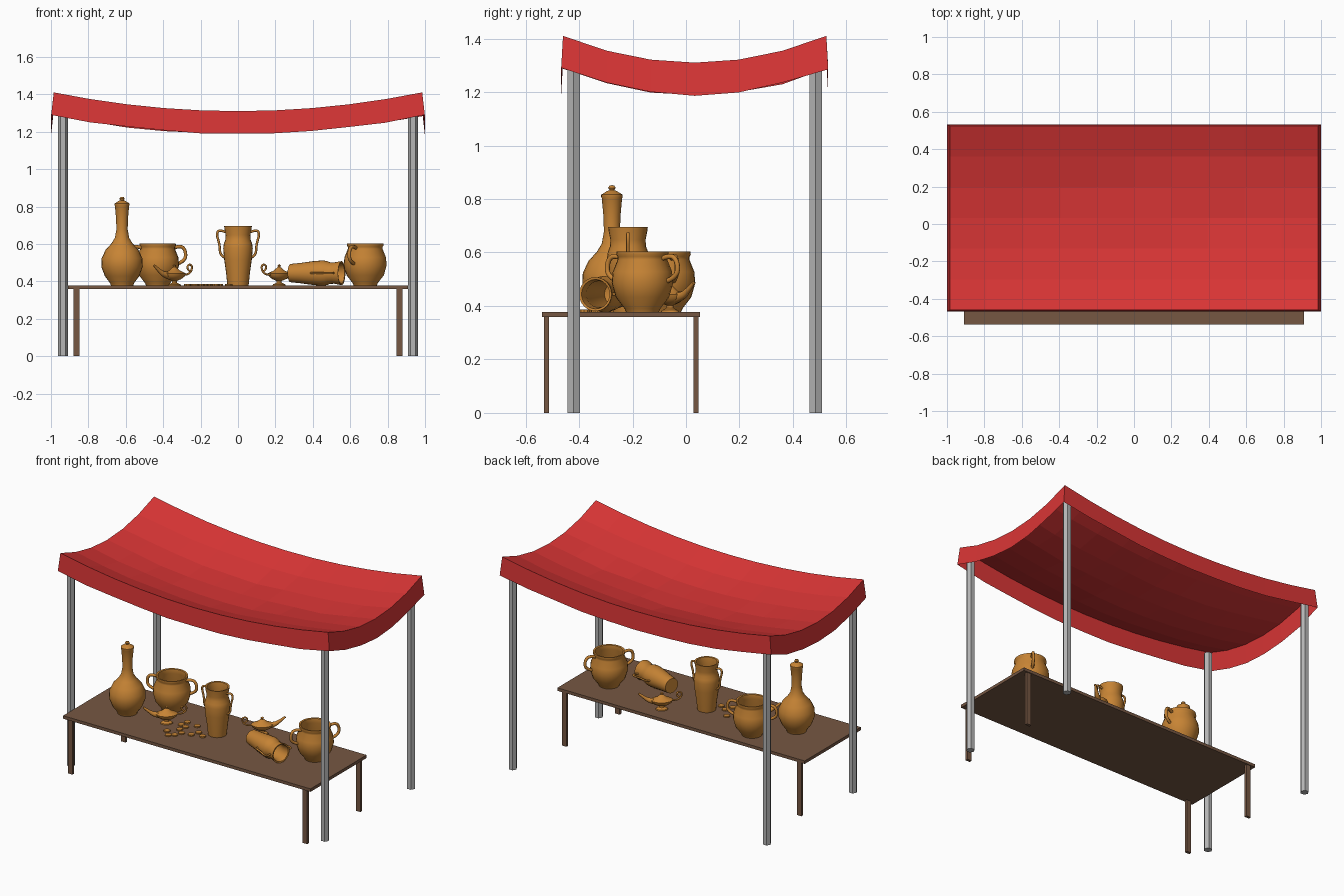
import bpy, bmesh, math, random
from mathutils import Matrix, Vector

if "Cube" in bpy.data.objects:
    bpy.data.objects.remove(bpy.data.objects["Cube"])

random.seed(4)


def material(name, rgb):
    m = bpy.data.materials.new(name)
    m.diffuse_color = (*rgb, 1)
    m.use_nodes = True
    m.node_tree.nodes["Principled BSDF"].inputs["Base Color"].default_value = m.diffuse_color
    return m


RED = material("red cloth", (0.70, 0.036, 0.036))
CLAY = material("amber clay", (0.57, 0.23, 0.035))
WOOD = material("brown wood", (0.18, 0.095, 0.055))
METAL = material("grey metal", (0.46, 0.46, 0.46))


def add(name, bm, mat, matrix=Matrix(), smooth=None):
    mesh = bpy.data.meshes.new(name)
    bm.to_mesh(mesh)
    bm.free()
    mesh.materials.append(mat)
    return place(name, mesh, matrix, smooth)


def place(name, mesh, matrix, smooth):
    ob = bpy.data.objects.new(name, mesh)
    bpy.context.collection.objects.link(ob)
    ob.matrix_world = matrix
    if smooth:
        bpy.ops.object.select_all(action='DESELECT')
        ob.select_set(True)
        bpy.context.view_layer.objects.active = ob
        bpy.ops.object.shade_smooth_by_angle(angle=math.radians(smooth))
    return ob


def box(name, center, size, mat):
    bm = bmesh.new()
    bmesh.ops.create_cube(bm, size=1)
    bmesh.ops.scale(bm, vec=size, verts=bm.verts)
    return add(name, bm, mat, Matrix.Translation(center))


def lathe(name, profile, matrix, sides=24):
    """Turn (radius, height) points around z."""
    bm = bmesh.new()
    vs = [bm.verts.new((r, 0, z)) for r, z in profile]
    es = [bm.edges.new(p) for p in zip(vs, vs[1:])]
    bmesh.ops.spin(bm, geom=vs + es, cent=(0, 0, 0), axis=(0, 0, 1),
                   angle=math.tau, steps=sides)
    bmesh.ops.remove_doubles(bm, verts=bm.verts, dist=1e-4)
    bmesh.ops.recalc_face_normals(bm, faces=bm.faces)
    return add(name, bm, CLAY, matrix, 40)


def tube(name, points, radius, matrix):
    """Round bar along (x, z) or (x, z, thickness factor) points."""
    cu = bpy.data.curves.new(name, 'CURVE')
    cu.dimensions = '3D'
    cu.bevel_depth, cu.bevel_resolution, cu.resolution_u = radius, 2, 4
    cu.use_fill_caps = True
    sp = cu.splines.new('NURBS')
    sp.points.add(len(points) - 1)
    for p, c in zip(sp.points, points):
        p.co = (c[0], 0, c[1], 1)
        p.radius = c[2] if len(c) > 2 else 1
    sp.order_u = 3
    sp.use_endpoint_u = True
    tmp = bpy.data.objects.new("tmp", cu)
    mesh = bpy.data.meshes.new_from_object(tmp)
    bpy.data.objects.remove(tmp)
    mesh.materials.clear()
    mesh.materials.append(CLAY)
    return place(name, mesh, matrix, 50)


def at(x, y, z, deg=0):
    return Matrix.Translation((x, y, z)) @ Matrix.Rotation(math.radians(deg), 4, 'Z')


def two_handled(name, profile, handle, radius, matrix):
    lathe(name, profile, matrix)
    for side, deg in (("a", 0), ("b", 180)):
        tube(f"{name}_handle_{side}", handle, radius,
             matrix @ Matrix.Rotation(math.radians(deg), 4, 'Z'))


# canopy: cloth sagging between four corners, with a hanging skirt
CY, HX, HY, NX, NY = 0.0325, 0.985, 0.4925, 10, 6
bm = bmesh.new()
bmesh.ops.create_grid(bm, x_segments=NX, y_segments=NY, size=1)
rim = [e for e in bm.edges if e.is_boundary]
for v in bm.verts:
    u, w = v.co.x, v.co.y
    wobble = 0 if v.is_boundary else random.uniform(-0.006, 0.006)
    v.co = (HX * u, CY + HY * w, 1.21 + 0.1 * u * u + 0.1 * w * w + wobble)
ext = bmesh.ops.extrude_edge_only(bm, edges=rim)["geom"]
for v in (g for g in ext if isinstance(g, bmesh.types.BMVert)):
    v.co.z -= 0.122 + random.uniform(-0.004, 0.004)
    if abs(v.co.x) > HX - 0.01:
        v.co.x *= 1.014
    if abs(v.co.y - CY) > HY - 0.01:
        v.co.y = CY + (v.co.y - CY) * 1.014
bmesh.ops.recalc_face_normals(bm, faces=bm.faces)
if sum(f.normal.z for f in bm.faces) < 0:
    bmesh.ops.reverse_faces(bm, faces=bm.faces)
add("canopy", bm, RED)

# canopy poles
for sx, side in ((-1, "left"), (1, "right")):
    for y, end in ((-0.42, "front"), (0.485, "back")):
        bm = bmesh.new()
        bmesh.ops.create_cone(bm, cap_ends=True, segments=6, radius1=0.0265,
                              radius2=0.0265, depth=1.365,
                              matrix=Matrix.Translation((0, 0, 0.6825))
                              @ Matrix.Rotation(math.pi / 2, 4, 'Z'))
        add(f"{end}_{side}_pole", bm, METAL, at(sx * 0.935, y, 0))

# table
T = 0.378
box("table_top", (0, -0.243, 0.368), (1.82, 0.59, 0.02), WOOD)
for sx, side in ((-1, "left"), (1, "right")):
    for y, end in ((-0.522, "front"), (0.037, "back")):
        box(f"table_{end}_{side}_leg", (sx * 0.864, y, 0.18), (0.033, 0.018, 0.36), WOOD)

# tall lidded bottle
lathe("bottle", [(0, 0), (0.06, 0), (0.064, 0.012), (0.092, 0.05), (0.111, 0.1),
                 (0.109, 0.145), (0.088, 0.19), (0.056, 0.225), (0.038, 0.255),
                 (0.03, 0.3), (0.032, 0.36), (0.038, 0.425), (0.04, 0.43),
                 (0.04, 0.438), (0.018, 0.452), (0.009, 0.455), (0.014, 0.464),
                 (0.009, 0.472), (0, 0.474)], at(-0.62, -0.277, T))

# round pots with two handles
POT = [(0, 0), (0.062, 0), (0.067, 0.012), (0.1, 0.055), (0.115, 0.108),
       (0.111, 0.15), (0.093, 0.195), (0.093, 0.206), (0.098, 0.214),
       (0.097, 0.225), (0.086, 0.223), (0.083, 0.195), (0.102, 0.145),
       (0.1, 0.09), (0.06, 0.03), (0, 0.02)]
POT_HANDLE = [(0.088, 0.2), (0.13, 0.215), (0.158, 0.185), (0.155, 0.13), (0.108, 0.115)]
two_handled("left_pot", POT, POT_HANDLE, 0.0095, at(-0.43, -0.08, T, 17))
two_handled("right_pot", POT, POT_HANDLE, 0.0095, at(0.68, -0.163, T, 57))

# tall vases, one standing and one lying with its mouth to the front right
VASE = [(0, 0), (0.056, 0), (0.058, 0.012), (0.064, 0.07), (0.074, 0.14),
        (0.079, 0.2), (0.075, 0.225), (0.067, 0.245), (0.066, 0.27),
        (0.073, 0.305), (0.074, 0.317), (0.064, 0.315), (0.057, 0.27),
        (0.066, 0.21), (0.05, 0.05), (0, 0.03)]
VASE_HANDLE = [(0.066, 0.285), (0.1, 0.3), (0.116, 0.275), (0.098, 0.22),
               (0.096, 0.16), (0.072, 0.15)]
two_handled("standing_vase", VASE, VASE_HANDLE, 0.0065, at(0, -0.217, T))
lying = (at(0.28, -0.25, T + 0.066, -18) @ Matrix.Rotation(math.pi / 2, 4, 'Y')
         @ Matrix.Rotation(math.pi / 2, 4, 'Z') @ Matrix.Diagonal((0.86, 0.86, 0.91, 1)))
two_handled("lying_vase", VASE, VASE_HANDLE, 0.0065, lying)

# oil lamps: footed bowl with lid, long spout and loop handle
LAMP = [(0, 0), (0.032, 0), (0.03, 0.006), (0.013, 0.014), (0.012, 0.024),
        (0.034, 0.034), (0.052, 0.05), (0.056, 0.064), (0.045, 0.07),
        (0.026, 0.08), (0.012, 0.094), (0.006, 0.098), (0.009, 0.106), (0, 0.114)]
for name, m in (("left_lamp", at(-0.34, -0.265, T, 39)),
                ("right_lamp", at(0.22, -0.06, T, 219 - 180 + 180))):
    lathe(name + "_bowl", LAMP, m @ Matrix.Diagonal((1.2, 0.9, 1, 1)), 20)
    tube(name + "_spout", [(-0.025, 0.05, 2), (-0.07, 0.058, 1.6),
                           (-0.1, 0.075, 1), (-0.14, 0.108, 0.6)], 0.011, m)
    tube(name + "_handle", [(0.05, 0.06), (0.085, 0.055), (0.118, 0.075),
                            (0.122, 0.11), (0.092, 0.112), (0.088, 0.085),
                            (0.11, 0.075)], 0.0055, m)

# scattered coins
COINS = [(-0.23, -0.405), (-0.27, -0.36), (-0.24, -0.19), (-0.05, -0.3),
         (-0.16, -0.2), (-0.18, -0.335), (-0.21, -0.25), (-0.1, -0.27),
         (-0.2, -0.38), (-0.25, -0.24), (-0.12, -0.32), (-0.22, -0.3)]
for i, (x, y) in enumerate(COINS):
    bm = bmesh.new()
    bmesh.ops.create_cone(bm, cap_ends=True, segments=10, radius1=0.02,
                          radius2=0.02, depth=0.008)
    add(f"coin_{i + 1}", bm, CLAY, at(x, y, T + 0.004, 20 * i))
